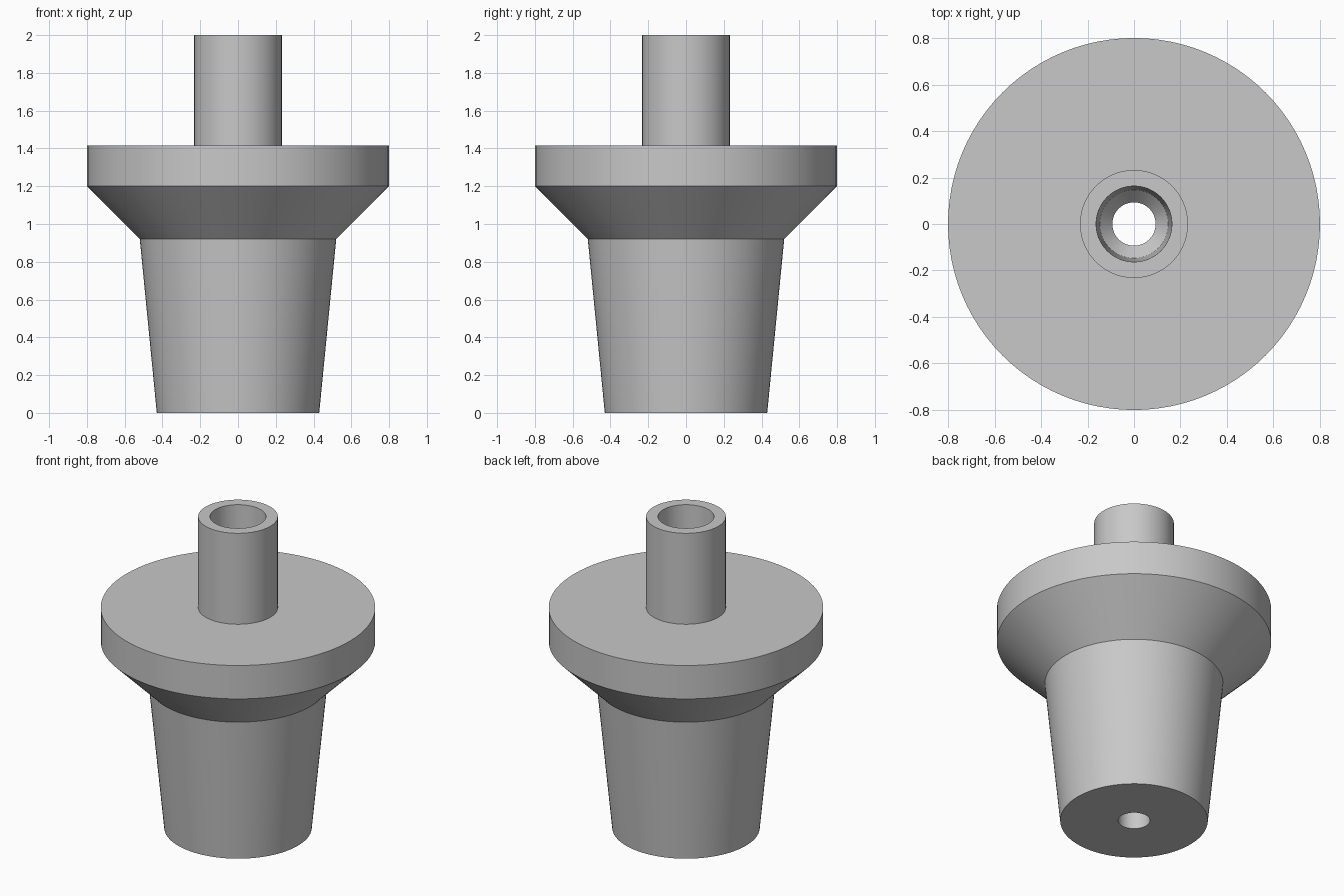
import bpy, bmesh, math

cube = bpy.data.objects.get("Cube")
if cube:
    bpy.data.objects.remove(cube, do_unlink=True)

SEGMENTS = 96

grey = bpy.data.materials.new("plain_grey")
grey.use_nodes = True
colour = (0.58, 0.58, 0.58, 1)
grey.diffuse_color = colour
grey.node_tree.nodes["Principled BSDF"].inputs["Base Color"].default_value = colour


def lathe(name, profile):
    """Revolve a closed (radius, height) profile around the z axis."""
    bm = bmesh.new()
    rings = []
    for i in range(SEGMENTS):
        a = 2 * math.pi * i / SEGMENTS
        rings.append([bm.verts.new((r * math.cos(a), r * math.sin(a), z)) for r, z in profile])
    n = len(profile)
    for i, ring in enumerate(rings):
        following = rings[(i + 1) % SEGMENTS]
        for j in range(n):
            k = (j + 1) % n
            bm.faces.new((ring[j], following[j], following[k], ring[k]))
    bmesh.ops.recalc_face_normals(bm, faces=bm.faces)
    mesh = bpy.data.meshes.new(name)
    bm.to_mesh(mesh)
    bm.free()
    mesh.materials.append(grey)
    obj = bpy.data.objects.new(name, mesh)
    bpy.context.collection.objects.link(obj)
    bpy.ops.object.select_all(action="DESELECT")
    obj.select_set(True)
    bpy.context.view_layer.objects.active = obj
    bpy.ops.object.shade_smooth_by_angle(angle=math.radians(20))
    return obj


# Tapered plug, flared flange and spout, then the stepped bore back down
outside = [(0.43, 0), (0.52, 0.92), (0.80, 1.2), (0.80, 1.415), (0.232, 1.415), (0.232, 2)]
bore = [(0.163, 2), (0.147, 1.4), (0.093, 1.34), (0.093, 0)]
lathe("flanged_nozzle", outside + bore)
